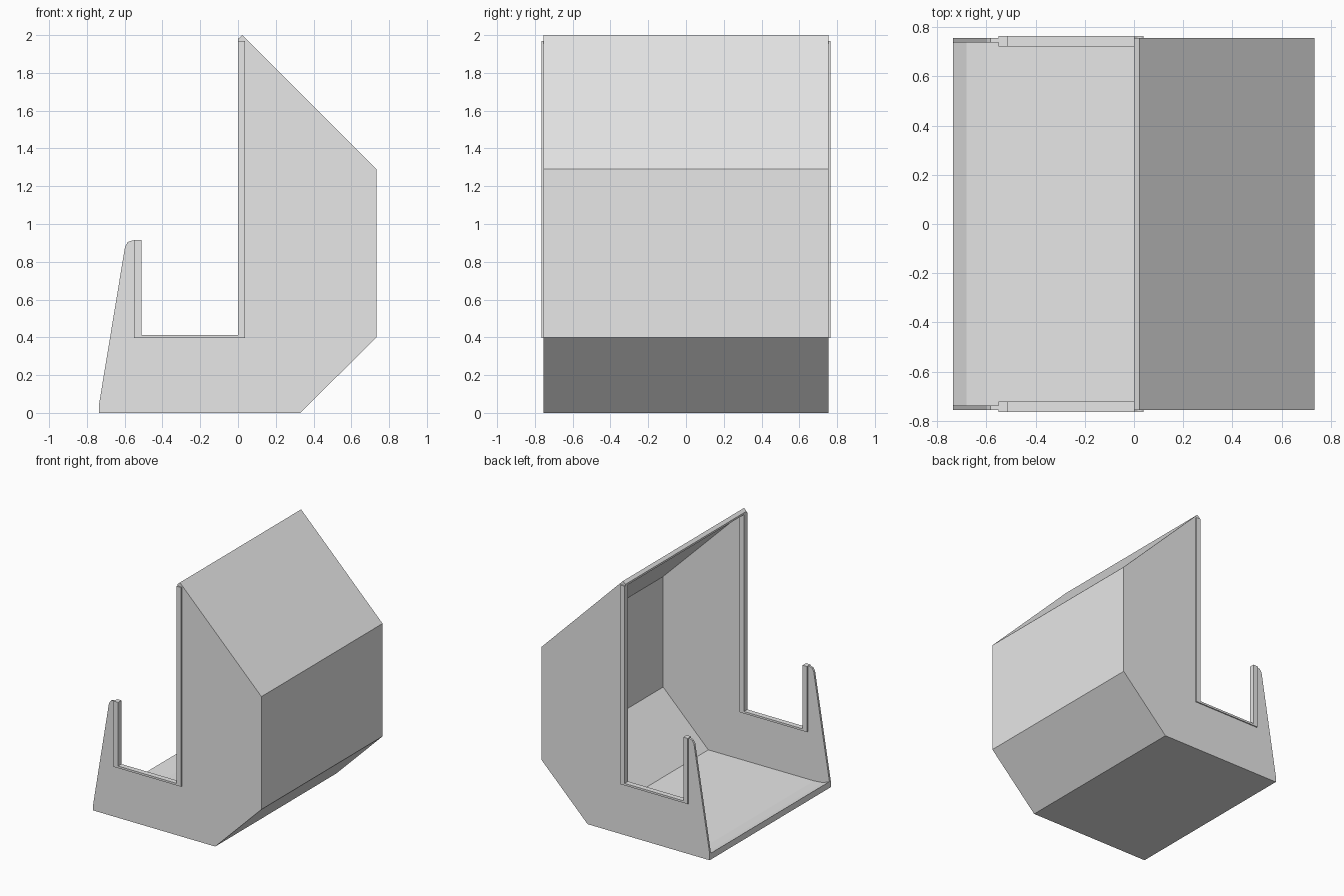
import bpy
import bmesh

if "Cube" in bpy.data.objects:
    bpy.data.objects.remove(bpy.data.objects["Cube"], do_unlink=True)

grey = bpy.data.materials.new("light grey")
grey.use_nodes = True
grey.diffuse_color = (0.8, 0.8, 0.8, 1)
grey.node_tree.nodes["Principled BSDF"].inputs["Base Color"].default_value = (0.8, 0.8, 0.8, 1)


def extrude_profile(name, points, y0, y1):
    """Extrude a closed x-z outline from y0 to y1."""
    bm = bmesh.new()
    face = bm.faces.new([bm.verts.new((x, y0, z)) for x, z in points])
    ext = bmesh.ops.extrude_face_region(bm, geom=[face])
    moved = [v for v in ext["geom"] if isinstance(v, bmesh.types.BMVert)]
    bmesh.ops.translate(bm, verts=moved, vec=(0, y1 - y0, 0))
    bmesh.ops.recalc_face_normals(bm, faces=bm.faces)
    mesh = bpy.data.meshes.new(name)
    bm.to_mesh(mesh)
    bm.free()
    mesh.materials.append(grey)
    obj = bpy.data.objects.new(name, mesh)
    bpy.context.collection.objects.link(obj)
    return obj


# Folded sheet: floor with raised lip, lower slope, rear wall and roof
outer = [(-0.735, 0), (0.33, 0), (0.733, 0.4), (0.733, 1.29), (0.022, 2.0), (0, 1.98)]
inner = [(0, 1.965), (0.022, 1.968), (0.716, 1.28), (0.716, 0.408), (0.322, 0.018),
         (-0.6, 0.02), (-0.68, 0.027), (-0.735, 0.05)]
extrude_profile("folded_shell", outer + inner, -0.74, 0.74)

# Side panel outline, with the front upright and the access notch
panel = outer + [(0, 1.965), (0.01, 1.96), (0.01, 0.405), (-0.53, 0.405), (-0.53, 0.913),
                 (-0.56, 0.913), (-0.583, 0.905), (-0.598, 0.88), (-0.735, 0.05)]

# Raised edging around the notch
edging = [(-0.55, 0.397), (0.038, 0.397), (0.038, 1.968), (0, 1.968), (0, 0.413),
          (-0.512, 0.413), (-0.512, 0.915), (-0.55, 0.915)]

for side, sign in (("left", 1), ("right", -1)):
    extrude_profile(side + "_side_panel", panel, sign * 0.738, sign * 0.755)
    extrude_profile(side + "_notch_edging", edging, sign * 0.722, sign * 0.764)
